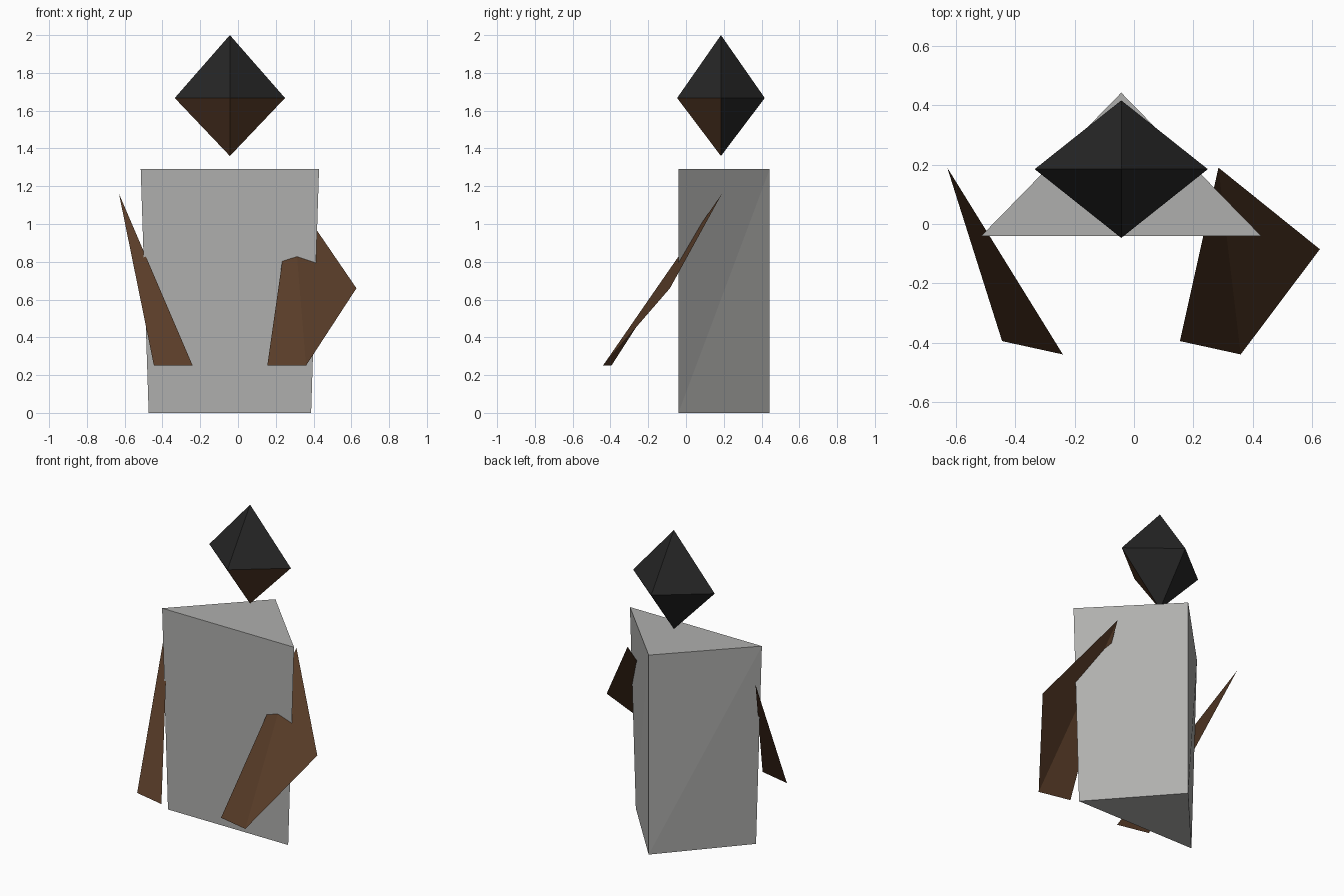
import bpy

default_cube = bpy.data.objects.get("Cube")
if default_cube:
    bpy.data.objects.remove(default_cube, do_unlink=True)


def make_material(name, color):
    mat = bpy.data.materials.new(name)
    mat.use_nodes = True
    mat.diffuse_color = (*color, 1)
    bsdf = mat.node_tree.nodes["Principled BSDF"]
    bsdf.inputs["Base Color"].default_value = (*color, 1)
    bsdf.inputs["Roughness"].default_value = 0.9
    return mat


grey = make_material("stone grey", (0.43, 0.43, 0.42))
brown = make_material("skin brown", (0.098, 0.045, 0.021))
black = make_material("hair black", (0.019, 0.019, 0.019))


def make_part(name, verts, faces, *materials):
    mesh = bpy.data.meshes.new(name)
    mesh.from_pydata(verts, [], faces)
    for mat in materials:
        mesh.materials.append(mat)
    obj = bpy.data.objects.new(name, mesh)
    bpy.context.collection.objects.link(obj)
    return obj


CENTRE = -0.043

# Body: triangular prism, wider at the top, with its point to the back
body_verts = []
for z, half_width in ((0, 0.43), (1.29, 0.472)):
    body_verts += [(CENTRE - half_width, -0.04, z),
                   (CENTRE + half_width, -0.04, z),
                   (CENTRE, 0.443, z)]
make_part("body", body_verts,
          [(0, 2, 1), (3, 4, 5), (0, 1, 4, 3),
           (1, 5, 4), (1, 2, 5), (2, 3, 5), (2, 0, 3)], grey)

# Head: stretched octahedron, with a brown face under the front edge
HEAD_Y, HEAD_Z = 0.185, 1.667
ring = [(CENTRE + dx, HEAD_Y + dy, HEAD_Z)
        for dx, dy in ((0.292, 0), (0, 0.232), (-0.292, 0), (0, -0.232))]
tips = [(CENTRE, HEAD_Y, 2.0), (CENTRE, HEAD_Y, 1.36)]
head_faces = []
for i in range(4):
    j = (i + 1) % 4
    head_faces += [(i, j, 4), (j, i, 5)]
head = make_part("head", ring + tips, head_faces, black, brown)
for face in head.data.polygons:
    if face.center.z < HEAD_Z and face.center.y < HEAD_Y:
        face.material_index = 1

# Arms: thin sheets sloping from behind the shoulders to the hands
make_part("left_arm",
          [(0.285, 0.19, 1.16), (0.155, -0.395, 0.25),
           (0.36, -0.44, 0.25), (0.627, -0.085, 0.66)],
          [(0, 1, 2), (0, 2, 3)], brown)
make_part("right_arm",
          [(-0.63, 0.19, 1.16), (-0.445, -0.395, 0.25),
           (-0.24, -0.44, 0.25)],
          [(0, 1, 2)], brown)
